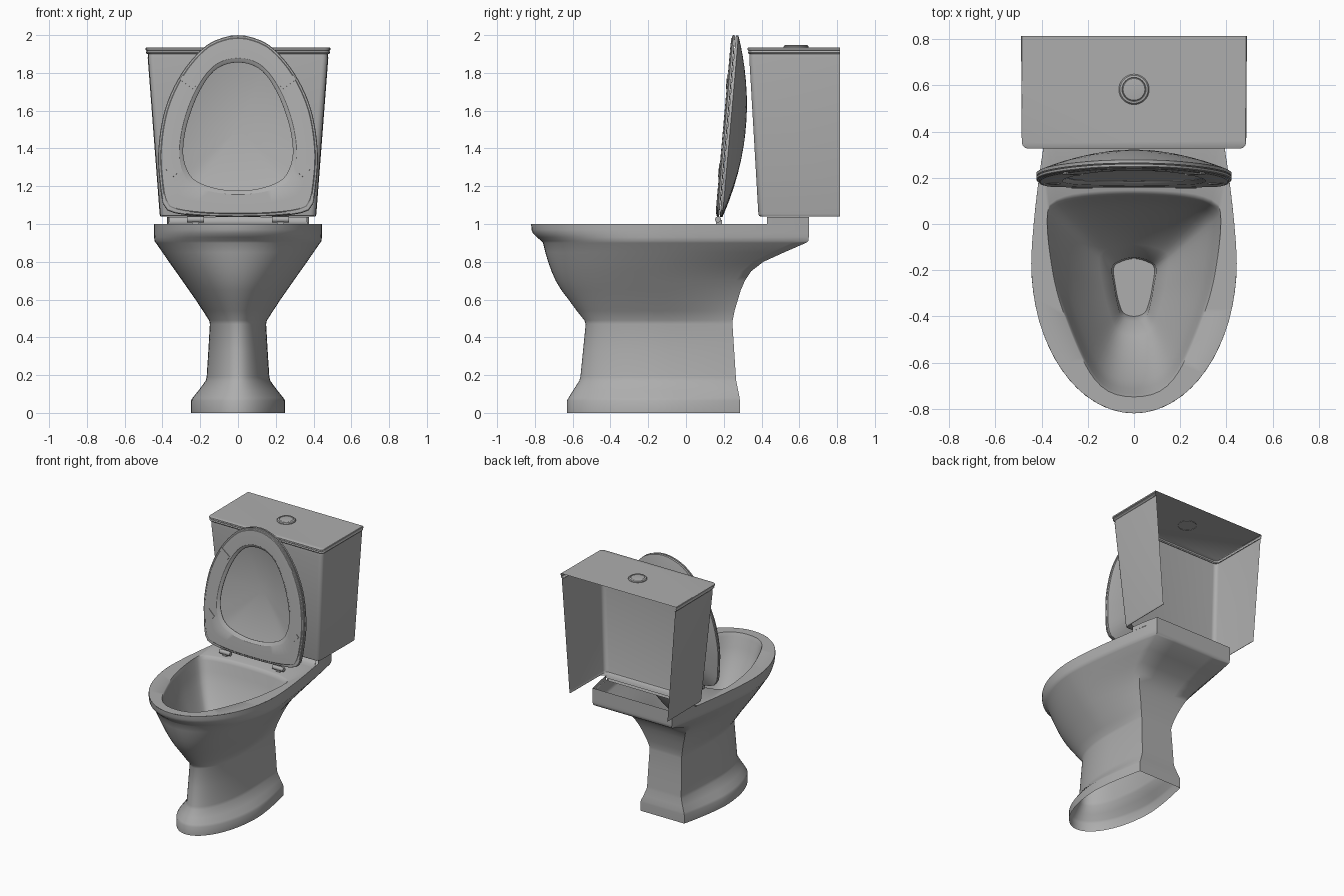
import bpy, bmesh, math
from mathutils import Vector

if "Cube" in bpy.data.objects:
    bpy.data.objects.remove(bpy.data.objects["Cube"])

# Mid-grey ceramic
ceramic = bpy.data.materials.new("ceramic")
ceramic.diffuse_color = (.42, .42, .42, 1)
ceramic.use_nodes = True
ceramic.node_tree.nodes["Principled BSDF"].inputs["Base Color"].default_value = ceramic.diffuse_color


def finish(name, bm, angle=35):
    bmesh.ops.remove_doubles(bm, verts=bm.verts, dist=0.0002)
    bmesh.ops.recalc_face_normals(bm, faces=bm.faces)
    me = bpy.data.meshes.new(name)
    bm.to_mesh(me)
    bm.free()
    me.materials.append(ceramic)
    ob = bpy.data.objects.new(name, me)
    bpy.context.collection.objects.link(ob)
    bpy.ops.object.select_all(action='DESELECT')
    ob.select_set(True)
    bpy.context.view_layer.objects.active = ob
    bpy.ops.object.shade_smooth_by_angle(angle=math.radians(angle))
    return ob


def loft(name, loops, ring=True, caps=(), wrap=False, angle=35):
    """Skin a list of equal-length point loops; caps lists the loop indices to fill."""
    bm = bmesh.new()
    rows = [[bm.verts.new(p) for p in lp] for lp in loops]
    n = len(rows[0])
    pairs = list(zip(rows, rows[1:])) + ([(rows[-1], rows[0])] if wrap else [])
    for a, b in pairs:
        for i in range(n if ring else n - 1):
            j = (i + 1) % n
            bm.faces.new((a[i], a[j], b[j], b[i]))
    for c in caps:
        bm.faces.new(rows[c])
    return finish(name, bm, angle)


def resample(pts, n):
    """Even spacing along a 2D polyline, n+1 points."""
    d = [0]
    for a, b in zip(pts, pts[1:]):
        d.append(d[-1] + math.dist(a, b))
    out, k = [], 0
    for i in range(n + 1):
        s = d[-1] * i / n
        while k < len(pts) - 2 and d[k + 1] < s:
            k += 1
        t = (s - d[k]) / (d[k + 1] - d[k])
        out.append(tuple(pts[k][c] + (pts[k + 1][c] - pts[k][c]) * t for c in (0, 1)))
    return out


def mirror(half):
    return half + [(-x, y) for x, y in half[-2:0:-1]]


def spline(ctrl, n=36):
    """Smooth mirrored closed outline from right-half control points."""
    p = [Vector(c) for c in ctrl]
    p = [Vector((-p[1].x, p[1].y))] + p + [Vector((-p[-2].x, p[-2].y))]
    fine = []
    for i in range(1, len(p) - 2):
        a, b, c, d = p[i - 1:i + 3]
        for k in range(12):
            t = k / 12
            fine.append(tuple(0.5 * (2 * b + (c - a) * t + (2 * a - 5 * b + 4 * c - d) * t * t
                                     + (3 * b - a - 3 * c + d) * t ** 3)))
    fine.append(tuple(p[-2]))
    return mirror(resample(fine, n))


def lerp(A, B, t):
    return [(a[0] + (b[0] - a[0]) * t, a[1] + (b[1] - a[1]) * t) for a, b in zip(A, B)]


def at_z(loop, z):
    return [(x, y, z) for x, y in loop]


def half_plan(yf, yb, w, wb, ym):
    """Half plan: rounded front, tapering sides, flat back."""
    h = []
    for i in range(17):
        a = math.pi / 2 * i / 16
        h.append((w * math.sin(a), ym - (ym - yf) * math.cos(a)))
    for i in range(1, 11):
        t = i / 10
        h.append((w + (wb - w) * t ** 1.5, ym + (yb - ym) * t))
    return h + [(wb / 2, yb), (0, yb)]


# Pedestal and outer bowl shell: z, front y, back y, half width, back half width, widest y
sections = [(0, -.63, .285, .25, .185, -.12), (.065, -.63, .285, .25, .185, -.12),
            (.08, -.622, .284, .24, .182, -.12), (.12, -.597, .276, .208, .165, -.12),
            (.17, -.565, .266, .171, .147, -.12), (.19, -.559, .264, .166, .144, -.12),
            (.33, -.545, .255, .157, .14, -.12), (.47, -.531, .246, .149, .135, -.12),
            (.49, -.538, .247, .153, .137, -.12),
            (.54, -.578, .257, .186, .15, -.13), (.60, -.622, .275, .225, .17, -.14),
            (.65, -.66, .29, .26, .19, -.15), (.70, -.69, .312, .295, .212, -.16),
            (.75, -.712, .345, .33, .24, -.17), (.80, -.73, .41, .366, .27, -.17),
            (.85, -.745, .52, .40, .30, -.17), (.90, -.757, .635, .435, .327, -.17),
            (.91, -.765, .648, .442, .332, -.17), (.93, -.79, .65, .444, .335, -.17),
            (.95, -.81, .65, .445, .335, -.17), (.97, -.818, .65, .445, .335, -.17),
            (1.0, -.82, .65, .445, .335, -.17)]
loft("pedestal", [at_z(mirror(half_plan(*s[1:])), s[0]) for s in sections], angle=55)

# Rim top and bowl interior
rim = mirror(resample(half_plan(-.82, .43, .445, .376, -.17), 36))
opening = spline([(0, -.745), (.12, -.715), (.21, -.60), (.315, -.34), (.36, -.14),
                  (.374, .02), (.35, .085), (.22, .12), (0, .132)])
drain = spline([(0, -.42), (.05, -.405), (.07, -.35), (.085, -.27), (.095, -.19), (.06, -.158), (0, -.145)])
trap = spline([(0, -.40), (.045, -.385), (.065, -.34), (.08, -.27), (.088, -.19), (.055, -.163), (0, -.15)])
bowl = [at_z(rim, 1.0), at_z(lerp(rim, opening, .95), 1.0), at_z(opening, .992)]
for t, z in ((.03, .97), (.1, .9), (.2, .83), (.32, .765), (.45, .70), (.6, .635), (.8, .56), (1, .5)):
    bowl.append(at_z(lerp(opening, drain, t), z))
bowl.append(at_z(trap, .42))
loft("bowl", bowl, caps=(-1,), angle=55)

# Raised step and deck edge that carry the tank
step = [(.36, 1.0), (.395, 1.003), (.415, 1.012), (.428, 1.025), (.432, 1.036), (.46, 1.036)]
loft("tank_step", [[(s * (.366 if y > .4 else .37), y, z) for s in (-1, 1)] for y, z in step], ring=False)
edge = [(.376, .43), (.362, .52), (.335, .65), (-.335, .65), (-.362, .52), (-.376, .43)]
loft("deck_edge", [at_z(edge, 1.0), at_z(edge, 1.036)], ring=False)


# Tank: open at the back and bottom, rounded front corners
def u_path(hw, yf, z, r=.03):
    right = [(hw + .003, .815, z)]
    for i in range(7):
        a = math.pi / 2 * i / 6
        right.append((hw - r + r * math.cos(a), yf + r - r * math.sin(a), z))
    return right + [(-x, y, z) for x, y, z in reversed(right)]


loft("tank", [u_path(*s) for s in ((.405, .44, 1.04), (.408, .392, 1.04), (.41, .386, 1.044),
                                   (.412, .383, 1.055), (.475, .335, 1.88), (.473, .337, 1.9))], ring=False)
loft("tank_lid", [u_path(*s) for s in ((.468, .342, 1.897), (.480, .332, 1.901), (.485, .327, 1.908),
                                       (.481, .332, 1.915), (.481, .332, 1.918), (.486, .326, 1.922),
                                       (.486, .326, 1.932), (.483, .33, 1.935))],
     ring=False, caps=(-1,))


def disc_loop(r, z, n=32):
    return [(r * math.cos(2 * math.pi * i / n), .583 + r * math.sin(2 * math.pi * i / n), z) for i in range(n)]


# Flush button with an inset ring
loft("flush_button", [disc_loop(*s) for s in ((.066, 1.932), (.066, 1.94), (.061, 1.946), (.052, 1.948),
                                              (.05, 1.943), (.047, 1.946), (.03, 1.948))], caps=(-1,))

# Seat and lid, drawn upright and tilted back; v is height above the hinge edge
TILT = math.atan2(.085, .96)


def lean(ob):
    ob.location = (0, .157, 1.04)
    ob.rotation_euler = (-TILT, 0, 0)


def at_n(loop, n):
    return [(x, n, v) for x, v in loop]


outer = spline([(0, 0), (.2, .005), (.34, .022), (.393, .06), (.413, .17), (.422, .35), (.387, .57),
                (.30, .76), (.18, .90), (.08, .951), (0, .964)])
inner = spline([(0, .13), (.12, .142), (.225, .178), (.275, .235), (.298, .345), (.275, .50),
                (.21, .67), (.12, .79), (0, .828)])
ring_profile = [(0, .018), (0, .008), (.03, .004), (.1, .003), (.13, -.001), (.5, -.002), (.9, -.001),
                (.94, .003), (1.0, .006), (1.06, .014), (1.06, .018), (.9, .02)]
lean(loft("seat", [at_n(lerp(outer, inner, t), n) for t, n in ring_profile], wrap=True, angle=30))

centre = [(0, .48)] * len(outer)
rs = [1, .985, .95, .88, .78, .65, .5, .35, .2, .08]
inside = [at_n(lerp(centre, outer, r), .022 + .078 * (1 - r * r)) for r in reversed(rs)]
outside = [at_n(lerp(centre, outer, r), .036 + .082 * (1 - r * r)) for r in rs]
lean(loft("seat_lid", inside + outside, caps=(0, -1)))


def box(name, size, loc, spin=0):
    bm = bmesh.new()
    bmesh.ops.create_cube(bm, size=1)
    for v in bm.verts:
        x, y, z = (v.co[i] * size[i] for i in range(3))
        c, s = math.cos(spin), math.sin(spin)
        v.co = (x * c - z * s + loc[0], y + loc[1], x * s + z * c + loc[2])
    return finish(name, bm)


for side, tag in ((-1, "left"), (1, "right")):
    # Seat bumpers
    lean(box("upper_bumper_" + tag, (.09, .008, .03), (side * .265, -.002, .715), side * .62))
    lean(box("lower_bumper_" + tag, (.07, .008, .03), (side * .355, -.002, .245), side * .75))
    # Hinges: barrel along x, and a foot on the rim
    bm = bmesh.new()
    bmesh.ops.create_cone(bm, cap_ends=True, segments=20, radius1=.016, radius2=.016, depth=.09)
    for v in bm.verts:
        v.co = (v.co.z + side * .225, v.co.x + .17, v.co.y + 1.024)
    finish("hinge_barrel_" + tag, bm)
    box("hinge_foot_" + tag, (.035, .03, .022), (side * .225, .175, 1.01))
